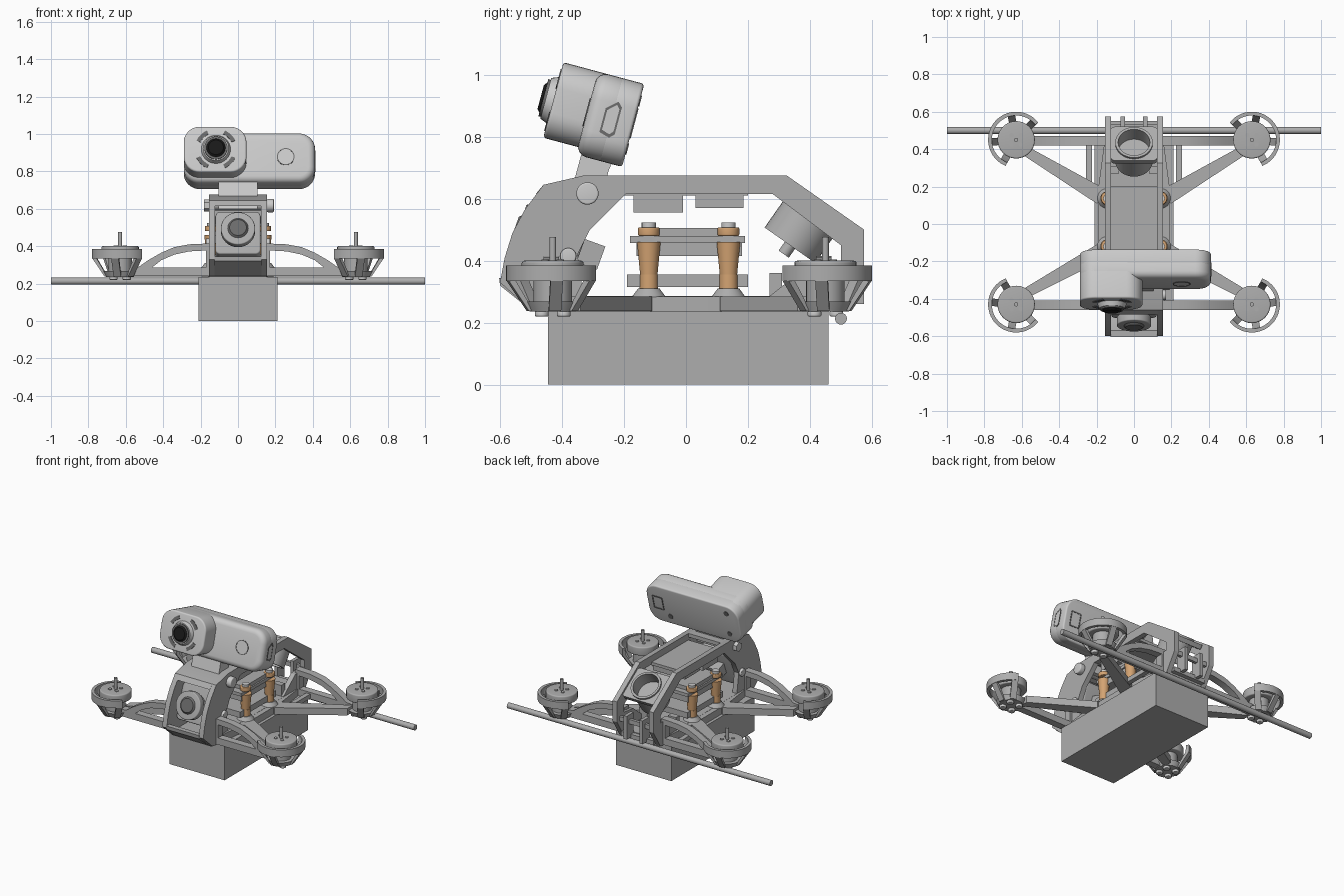
import bpy, bmesh, math
from mathutils import Matrix, Vector

if "Cube" in bpy.data.objects:
    bpy.data.objects.remove(bpy.data.objects["Cube"])

def mat(name, c):
    m = bpy.data.materials.new(name)
    m.diffuse_color = (*c, 1)
    m.use_nodes = True
    m.node_tree.nodes["Principled BSDF"].inputs["Base Color"].default_value = m.diffuse_color
    return m
FRAME = mat("frame_grey", (0.42, 0.42, 0.42))
LIGHT = mat("light_grey", (0.72, 0.72, 0.72))
STEEL = mat("steel", (0.85, 0.85, 0.85))
COPPER = mat("copper", (0.66, 0.37, 0.17))
BLACK = mat("black", (0.01, 0.01, 0.01))
DARK = mat("dark", (0.15, 0.15, 0.15))
ID = Matrix.Identity(4)
PLANES = {"x": Matrix(((0, 0, 1), (1, 0, 0), (0, 1, 0))).to_4x4(),
          "y": Matrix(((1, 0, 0), (0, 0, -1), (0, 1, 0))).to_4x4(), "z": ID}

def finish(name, bm, m=None, M=ID, bevel=0):
    bmesh.ops.recalc_face_normals(bm, faces=bm.faces)
    if bevel:
        es = [e for e in bm.edges if e.is_manifold and e.calc_face_angle() > 0.7]
        bmesh.ops.bevel(bm, geom=es, offset=bevel, segments=4, profile=0.5, affect='EDGES')
    bm.transform(M)
    me = bpy.data.meshes.new(name)
    bm.to_mesh(me)
    bm.free()
    ob = bpy.data.objects.new(name, me)
    bpy.context.collection.objects.link(ob)
    me.materials.append(m or FRAME)
    return ob

def prism(name, loops, axis, a, b, m=None, M=ID, bevel=0):
    """Outline (first loop) with holes, extruded from a to b along an axis."""
    bm = bmesh.new()
    if axis == "y":
        a, b = -b, -a
    edges = []
    for lp in loops:
        vs = [bm.verts.new((p[0], p[1], a)) for p in lp]
        edges += [bm.edges.new((vs[i - 1], vs[i])) for i in range(len(vs))]
    bmesh.ops.triangle_fill(bm, edges=edges, use_beauty=True)
    r = bmesh.ops.extrude_face_region(bm, geom=bm.faces[:])
    bmesh.ops.translate(bm, vec=(0, 0, b - a), verts=[v for v in r["geom"] if isinstance(v, bmesh.types.BMVert)])
    bmesh.ops.dissolve_limit(bm, angle_limit=0.01, verts=bm.verts, edges=bm.edges)
    return finish(name, bm, m, M @ PLANES[axis], bevel)

def box(name, x0, x1, y0, y1, z0, z1, m=None, M=ID, bevel=0):
    return prism(name, [[(x0, y0), (x1, y0), (x1, y1), (x0, y1)]], "z", z0, z1, m, M, bevel)

def cyl(name, p, q, r, r2=None, m=None, n=32, M=ID, bevel=0):
    p, q = Vector(p), Vector(q)
    bm = bmesh.new()
    bmesh.ops.create_cone(bm, cap_ends=True, segments=n, radius1=r, radius2=r if r2 is None else r2, depth=(q - p).length)
    T = Matrix.Translation((p + q) / 2) @ (q - p).to_track_quat('Z', 'Y').to_matrix().to_4x4()
    return finish(name, bm, m, M @ T, bevel)

def arc(cx, cy, r, a0, a1, n=24):
    return [(cx + r * math.cos(math.radians(a0 + (a1 - a0) * i / n)),
             cy + r * math.sin(math.radians(a0 + (a1 - a0) * i / n))) for i in range(n + 1)]

def circle(cx, cy, r, n=32):
    return arc(cx, cy, r, 0, 360 - 360 / n, n - 1)

def rrect(x0, x1, y0, y1, r):
    return (arc(x1 - r, y1 - r, r, 0, 90, 8) + arc(x0 + r, y1 - r, r, 90, 180, 8)
            + arc(x0 + r, y0 + r, r, 180, 270, 8) + arc(x1 - r, y0 + r, r, 270, 360, 8))

def band(cx, cy, r0, r1, a0, a1, n=24):
    return arc(cx, cy, r1, a0, a1, n) + arc(cx, cy, r0, a1, a0, n)

# battery, antenna tube and base plate
box("battery", -.21, .21, -.445, .46, 0, .236)
cyl("antenna_tube", (-1, .5, .213), (1, .5, .213), .019)
prism("base_plate", [[(-.15, -.5), (.15, -.5), (.19, -.2), (.19, .2), (.15, .5), (-.15, .5), (-.19, .2), (-.19, -.2)]], "z", .236, .285)

# side plates with a large window
outer = [(-.5, .24), (-.6, .33), (-.585, .41), (-.56, .49), (-.52, .565), (-.46, .645), (-.33, .675), (.325, .675),
         (.575, .5), (.575, .36), (.5, .24)]
window = [(-.33, .286), (-.35, .42), (-.31, .5), (-.195, .615), (.28, .615), (.5, .45), (.5, .4), (.4, .39), (.27, .286)]
for s in (-1, 1):
    a, b = sorted((s * .122, s * .156))
    prism("side_plate", [outer, window], "x", a, b)
    # lengthwise strips beside the rear body
    box("side_strip", s * .24 - .016, s * .24 + .016, .15, .44, .245, .275)

# front hood bars and roof
prism("hood_top", [[(-.485, .615), (-.46, .645), (-.33, .675), (-.2, .675), (-.2, .65), (-.33, .65), (-.445, .622)]], "x", -.125, .125)
prism("hood_lip", [[(-.5, .28), (-.53, .3), (-.57, .345), (-.603, .345), (-.6, .32), (-.5, .24)]], "x", -.125, .125)
box("receiver", -.122, .122, -.17, -.01, .555, .612)
box("transmitter", -.122, .122, .03, .185, .57, .612)
box("roof_plate", -.123, .123, -.2, .2, .61, .63)

# pilot camera inside the hood
PC = Matrix.Translation((0, -.39, .44)) @ Matrix.Rotation(math.radians(-20), 4, 'X')
prism("pilot_camera_body", [rrect(-.12, .12, -.115, .125, .025)], "y", -.08, .05, M=PC, bevel=.008)
box("pilot_camera_plug", -.06, .06, .05, .12, -.03, .05, M=PC)
cyl("pilot_camera_barrel", (0, -.08, 0), (0, -.13, 0), .075, M=PC)
cyl("pilot_camera_ring", (0, -.115, 0), (0, -.165, 0), .092, M=PC, bevel=.006)
cyl("pilot_camera_lens", (0, -.16, 0), (0, -.175, 0), .06, .045, DARK, M=PC)
for s in (-1, 1):
    cyl("camera_screw", (s * .15, -.38, .415), (s * .172, -.38, .415), .026, m=STEEL, bevel=.005)

# flight electronics stack
box("lower_board", -.15, .15, -.19, .2, .315, .355)
box("upper_board", -.15, .15, -.18, .19, .458, .48)
box("middle_board", -.14, .14, -.16, .18, .415, .458)
box("top_board", -.14, .14, -.13, .15, .48, .505)
for s in (-1, 1):
    for y in (-.12, .137):
        x = s * .142
        cyl("standoff_foot", (x, y, .283), (x, y, .31), .055, .035)
        cyl("standoff_base", (x, y, .308), (x, y, .355), .03, m=COPPER)
        cyl("standoff", (x, y, .355), (x, y, .46), .028, .038, COPPER)
        cyl("standoff_cap", (x, y, .48), (x, y, .508), .035, m=COPPER, bevel=.005)
        cyl("standoff_nut", (x, y, .508), (x, y, .524), .023, m=STEEL, n=16)

# rear antenna holder and tail bracket
TB = Matrix.Translation((0, .43, .585)) @ Matrix.Rotation(math.radians(-35), 4, 'X')
prism("tail_panel", [rrect(-.123, .123, -.11, .11, .02), circle(0, 0, .088)], "z", -.03, 0, M=TB)
prism("antenna_holder", [circle(0, 0, .1), circle(0, 0, .085)], "z", -.165, .012, M=TB)
cyl("antenna_cap", (0, 0, -.15), (0, 0, -.08), .085, M=TB)
cyl("antenna_stem", (0, 0, -.2), (0, 0, -.165), .02, M=TB)
box("tail_bar", -.123, .123, .53, .55, .36, .39)
box("tail_floor", -.123, .123, .44, .53, .25, .28)
for s in (-1, 1):
    box("tail_rib", s * .06 - .012, s * .06 + .012, .5, .575, .26, .42)
    box("tail_block", s * .11 - .03, s * .11 + .03, .27, .31, .285, .36)

# arms: arched fin plus diagonal brace, then motor mount, at each corner
fin = [(.14, .24), (.62, .24), (.62, .285), (.53, .29), (.48, .325), (.41, .365), (.34, .395), (.26, .41), (.14, .415)]
fin_hole = [(.17, .286), (.46, .286), (.41, .325), (.34, .355), (.26, .372), (.17, .377)]
for sx in (-1, 1):
    for yc, sy in ((-.43, -1), (.45, 1)):
        cx = sx * .63
        prism("arm_fin", [[(sx * x, z) for x, z in fin], [(sx * x, z) for x, z in fin_hole]], "y", yc - .03, yc + .02)
        y1 = yc - sy * .06
        prism("arm_brace", [[(sx * .16, sy * .12), (sx * .2, sy * .11), (sx * .58, y1 - sy * .03), (sx * .58, y1 + sy * .03), (sx * .16, sy * .19)]],
              "z", .238, .285)
        c = math.degrees(math.atan2(sy * .75, sx))
        cyl("motor_seat", (cx, yc, .236), (cx, yc, .268), .075, .09)
        prism("prop_guard", [band(cx, yc, .13, .15, c - 105, c + 105, 36)], "z", .335, .385)
        for d in (-97, -42, 42, 97):
            R = Matrix.Translation((cx, yc, 0)) @ Matrix.Rotation(math.radians(c + d), 4, 'Z')
            prism("guard_leg", [[(.05, .238), (.082, .238), (.148, .335), (.148, .37), (.13, .37), (.125, .335), (.085, .268), (.05, .268)]],
                  "y", -.02, .02, M=R)
        cyl("motor_stator", (cx, yc, .265), (cx, yc, .345), .062)
        cyl("motor_bell", (cx, yc, .342), (cx, yc, .4), .1, bevel=.008)
        cyl("motor_shaft", (cx, yc, .395), (cx, yc, .476), .011, n=16)
        for k in range(4):
            q = math.radians(45 + 90 * k)
            x, y = cx + .05 * math.cos(q), yc + .05 * math.sin(q)
            cyl("motor_screw", (x, y, .22), (x, y, .238), .022, m=STEEL, n=20, bevel=.005)
            x, y = cx + .035 * math.cos(q), yc + .035 * math.sin(q)
            cyl("bell_screw", (x, y, .395), (x, y, .404), .012, n=16)

# action camera mount
prism("camera_neck", [[(-.375, .6), (-.27, .6), (-.25, .69), (-.22, .76), (-.325, .79), (-.355, .68)]], "x", -.105, .105, LIGHT)
cyl("mount_bolt", (-.165, -.318, .617), (.17, -.318, .617), .025)
cyl("bolt_head", (.155, -.318, .617), (.192, -.318, .617), .036, m=STEEL, bevel=.006)
cyl("bolt_nut", (-.156, -.318, .617), (-.182, -.318, .617), .032, m=STEEL, n=6)

# action camera, tilted upwards
AC = Matrix.Translation((0, -.17, .838)) @ Matrix.Rotation(math.radians(-15), 4, 'X')
prism("action_camera_body", [rrect(-.29, .412, -.14, .137, .085)], "y", -.155, -.04, LIGHT, AC, .035)
prism("action_camera_back", [rrect(-.29, .412, -.14, .137, .085)], "y", -.08, 0, LIGHT, AC, .01)
prism("action_camera_front", [rrect(-.29, .045, -.115, .137, .085)], "y", -.27, -.05, LIGHT, AC, .01)
lx, lz = -.118, .01
cyl("lens_collar", (lx, -.265, lz), (lx, -.295, lz), .08, .068, LIGHT, M=AC)
cyl("lens_ring", (lx, -.29, lz), (lx, -.303, lz), .062, m=DARK, M=AC)
cyl("lens_glass", (lx, -.3, lz), (lx, -.312, lz), .054, .04, BLACK, M=AC)
for k in range(4):
    a = 45 + 90 * k
    prism("vent_slot", [band(lx, lz, .092, .114, a - 20, a + 20, 8)], "y", -.273, -.26, DARK, AC)
prism("button_ring", [circle(.255, .0, .047), circle(.255, 0, .042)], "y", -.158, -.14, DARK, AC)
cyl("button", (.255, -.14, 0), (.255, -.157, 0), .042, m=LIGHT, M=AC)
port = [(-.1, -.05), (-.065, -.06), (-.05, -.045), (-.05, .045), (-.065, .06), (-.1, .03)]
inner = [((y + .075) * .75 - .075, z * .82) for y, z in port]
prism("side_port_rim", [port, inner], "x", .405, .415, DARK, AC)
prism("side_port", [inner], "x", .405, .414, LIGHT, AC)
prism("back_port_rim", [rrect(.29, .37, -.045, .055, .01), rrect(.298, .362, -.037, .047, .008)], "y", -.005, .003, DARK, AC)
for x, z in ((.25, -.08), (-.2, -.08), (-.2, .08)):
    cyl("back_screw", (x, -.005, z), (x, .003, z), .018, m=DARK, n=20, M=AC)

# smooth shading with sharp edges kept
bpy.ops.object.select_all(action='SELECT')
bpy.context.view_layer.objects.active = bpy.context.scene.objects[0]
bpy.ops.object.shade_smooth_by_angle(angle=math.radians(30))
